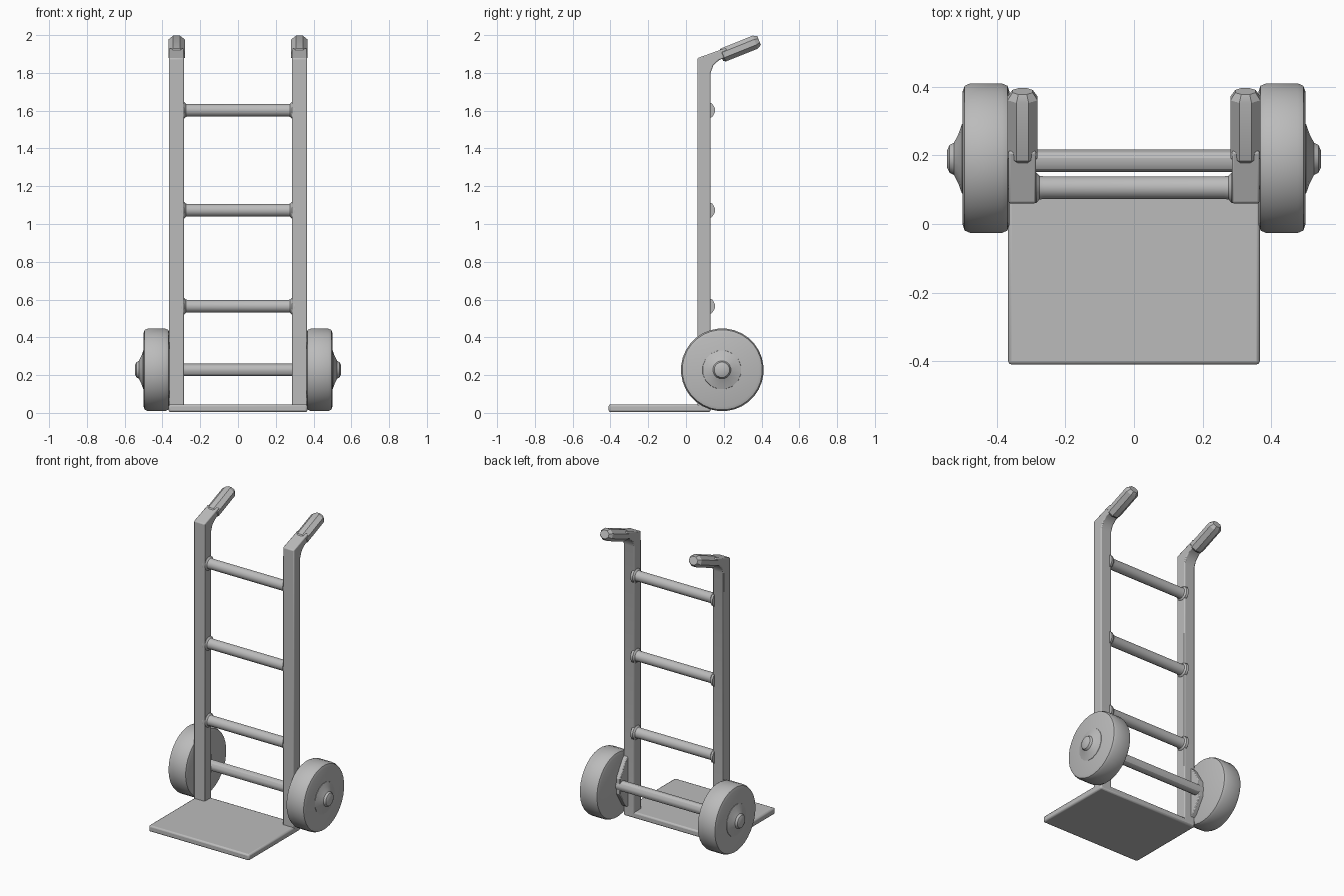
import bpy, bmesh, math
from mathutils import Vector

if "Cube" in bpy.data.objects:
    bpy.data.objects.remove(bpy.data.objects["Cube"])

grey = bpy.data.materials.new("plain grey")
grey.diffuse_color = (0.5, 0.5, 0.5, 1)
grey.use_nodes = True
grey.node_tree.nodes["Principled BSDF"].inputs["Base Color"].default_value = grey.diffuse_color


def finish(name, bm, bevel=0.0, angle=30):
    """Turn a bmesh into a named object with optional rounded edges."""
    bmesh.ops.recalc_face_normals(bm, faces=bm.faces)
    me = bpy.data.meshes.new(name)
    bm.to_mesh(me)
    bm.free()
    ob = bpy.data.objects.new(name, me)
    bpy.context.collection.objects.link(ob)
    me.materials.append(grey)
    if bevel:
        mod = ob.modifiers.new("soft edges", 'BEVEL')
        mod.width, mod.segments = bevel, 2
        mod.limit_method, mod.angle_limit = 'ANGLE', math.radians(40)
    bpy.ops.object.select_all(action='DESELECT')
    ob.select_set(True)
    bpy.context.view_layer.objects.active = ob
    bpy.ops.object.shade_smooth_by_angle(angle=math.radians(angle))
    return ob


def extrude_x(name, outline, x0, x1, bevel):
    """Extrude a (y, z) outline along x."""
    bm = bmesh.new()
    face = bm.faces.new([bm.verts.new((x0, y, z)) for y, z in outline])
    res = bmesh.ops.extrude_face_region(bm, geom=[face])
    verts = [v for v in res["geom"] if isinstance(v, bmesh.types.BMVert)]
    bmesh.ops.translate(bm, verts=verts, vec=(x1 - x0, 0, 0))
    return finish(name, bm, bevel)


def lathe_x(name, profile, y, z, sides, sign=1):
    """Solid of revolution about an x-parallel axis from (x, radius) rings."""
    bm = bmesh.new()
    rings = []
    for x, r in profile:
        rings.append([bm.verts.new((sign * x, y + r * math.cos(a), z + r * math.sin(a)))
                      for a in (math.tau * (i + 0.5) / sides for i in range(sides))])
    for a, b in zip(rings, rings[1:]):
        for i in range(sides):
            j = (i + 1) % sides
            bm.faces.new((a[i], a[j], b[j], b[i]))
    bm.faces.new(rings[0])
    bm.faces.new(rings[-1])
    return finish(name, bm)


def grip(name, x, start, end):
    """Eight-sided handle grip with tapered ends."""
    bm = bmesh.new()
    axis = (end - start).normalized()
    side, up = Vector((1, 0, 0)), Vector((1, 0, 0)).cross(axis)
    length = (end - start).length
    rings = []
    for d, s in ((0, 0.75), (0.012, 1), (length - 0.022, 1), (length, 0.68)):
        c = start + axis * d + Vector((x, 0, 0))
        rings.append([bm.verts.new(c + side * (0.047 * s * math.cos(a)) + up * (0.040 * s * math.sin(a)))
                      for a in (math.tau * (i + 0.5) / 8 for i in range(8))])
    for a, b in zip(rings, rings[1:]):
        for i in range(8):
            j = (i + 1) % 8
            bm.faces.new((a[i], a[j], b[j], b[i]))
    bm.faces.new(rings[0])
    bm.faces.new(rings[-1])
    return finish(name, bm)


# Toe plate
extrude_x("toe_plate", [(-0.41, 0.004), (0.13, 0.004), (0.13, 0.045), (-0.41, 0.045)],
          -0.367, 0.367, 0.010)

# Rail outline, bending back into the handle neck at the top
rail = [(0.06, 0.02), (0.13, 0.02), (0.13, 1.80), (0.145, 1.84), (0.175, 1.868),
        (0.23, 1.888), (0.21, 1.932), (0.06, 1.878)]

# Wheel with a hub cap that curves out to the axle nut
tyre = [(0.363, 0.195), (0.369, 0.212), (0.385, 0.219), (0.478, 0.219), (0.494, 0.212), (0.50, 0.195)]
hub = [(0.49, 0.108), (0.502, 0.103), (0.512, 0.074), (0.525, 0.048), (0.538, 0.041), (0.545, 0.026)]

for s, label in ((-1, "left"), (1, "right")):
    extrude_x(label + "_rail", rail, s * 0.286, s * 0.366, 0.006)
    grip(label + "_grip", s * 0.325, Vector((0, 0.186, 1.890)), Vector((0, 0.387, 1.971)))
    lathe_x(label + "_wheel", tyre, 0.192, 0.228, 32, s)
    lathe_x(label + "_hub", hub, 0.190, 0.228, 16, s)
    # Bracket carrying the axle behind the rail
    extrude_x(label + "_axle_bracket",
              [(0.10, 0.05), (0.15, 0.08), (0.21, 0.18), (0.21, 0.28), (0.15, 0.38), (0.10, 0.43)],
              s * 0.335, s * 0.368, 0.005)

# Cross bars flare slightly where they meet the rails
for i, z in enumerate((0.565, 1.073, 1.602)):
    lathe_x("cross_bar_%d" % (i + 1),
            [(-0.30, 0.048), (-0.285, 0.046), (-0.276, 0.036), (-0.262, 0.034),
             (0.262, 0.034), (0.276, 0.036), (0.285, 0.046), (0.30, 0.048)], 0.106, z, 12)

# Axle between the wheels
lathe_x("axle", [(-0.40, 0.034), (0.40, 0.034)], 0.184, 0.228, 12)
